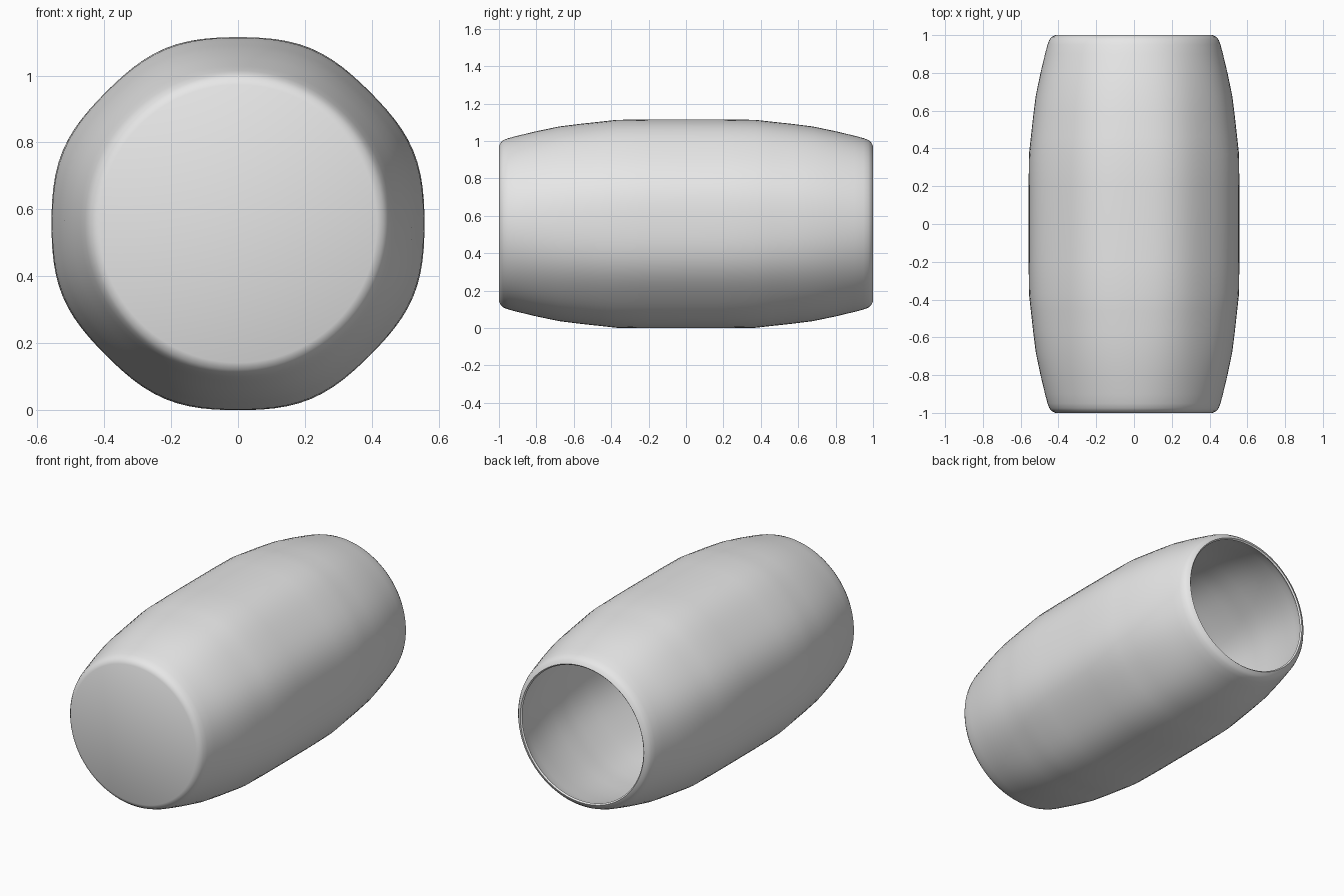
import bpy, bmesh, math

if "Cube" in bpy.data.objects:
    bpy.data.objects.remove(bpy.data.objects["Cube"])

SEGS = 96
CENTRE_Z = 0.557
WALL = 0.02

# Half profile of the barrel wall: (distance from middle along y, radius)
HALF = [(0.0, 0.558), (0.2, 0.558), (0.37, 0.556), (0.46, 0.546), (0.57, 0.534),
        (0.68, 0.52), (0.8, 0.495), (0.9, 0.471), (0.95, 0.458), (0.975, 0.448),
        (0.99, 0.436), (1.0, 0.416)]

outer = [(-y, r) for y, r in reversed(HALF)] + HALF[1:]
# Inner wall runs from the open rim back to the floor
inner = [(0.992, 0.408)] + [(y, r - WALL) for y, r in reversed(outer) if abs(y) < 0.98]
profile = outer + inner


def ring(bm, y, r):
    """One slightly eight-sided ring; the facets fade out toward the ends."""
    lobes = 0.005 * (1 - y * y)
    verts = []
    for i in range(SEGS):
        a = 2 * math.pi * i / SEGS
        rad = r + lobes * (1 - math.cos(8 * a))
        verts.append(bm.verts.new((rad * math.cos(a), y, CENTRE_Z + rad * math.sin(a))))
    return verts


bm = bmesh.new()
rings = [ring(bm, y, r) for y, r in profile]
for a, b in zip(rings, rings[1:]):
    for i in range(SEGS):
        j = (i + 1) % SEGS
        bm.faces.new((a[i], a[j], b[j], b[i]))
bm.faces.new(rings[0])       # closed front end
bm.faces.new(rings[-1])      # floor inside the hollow
bmesh.ops.recalc_face_normals(bm, faces=bm.faces)

mesh = bpy.data.meshes.new("barrel_cup")
bm.to_mesh(mesh)
bm.free()
cup = bpy.data.objects.new("barrel_cup", mesh)
bpy.context.collection.objects.link(cup)

# Plain grey finish
grey = bpy.data.materials.new("light_grey")
grey.diffuse_color = (0.8, 0.8, 0.8, 1)
grey.use_nodes = True
grey.node_tree.nodes["Principled BSDF"].inputs["Base Color"].default_value = grey.diffuse_color
mesh.materials.append(grey)

bpy.context.view_layer.objects.active = cup
cup.select_set(True)
bpy.ops.object.shade_smooth_by_angle(angle=math.radians(50))
